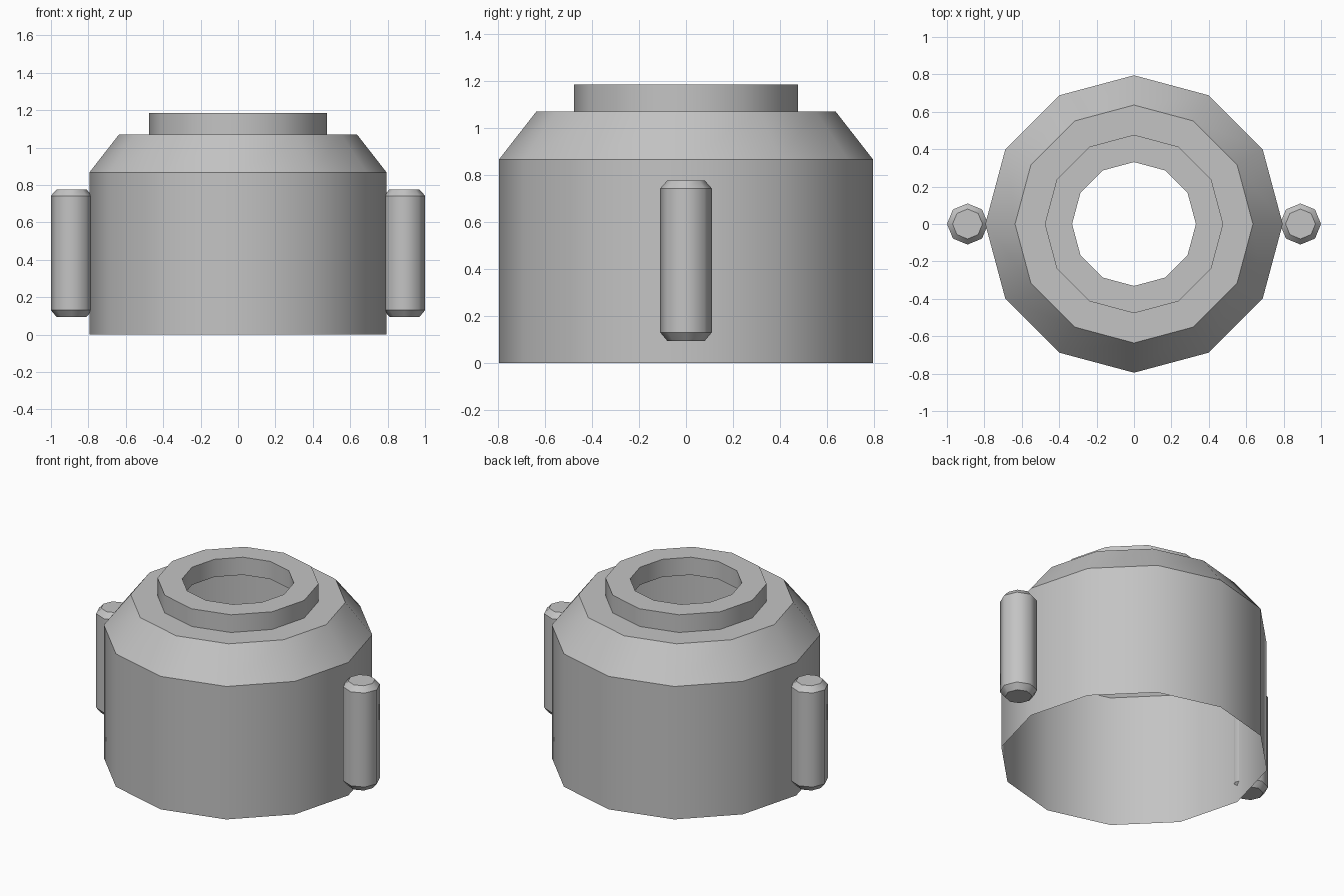
import bpy, bmesh, math

if "Cube" in bpy.data.objects:
    bpy.data.objects.remove(bpy.data.objects["Cube"])

grey = bpy.data.materials.new("plain_grey")
grey.diffuse_color = (0.55, 0.55, 0.55, 1)
grey.use_nodes = True
grey.node_tree.nodes["Principled BSDF"].inputs["Base Color"].default_value = grey.diffuse_color


def lathe(name, profile, sides, x=0.0, caps=False):
    """Spin an (r, z) profile around the vertical axis, rings kept as sharp edges."""
    bm = bmesh.new()
    rings = []
    for r, z in profile:
        rings.append([bm.verts.new((x + r * math.cos(2 * math.pi * i / sides),
                                    r * math.sin(2 * math.pi * i / sides), z))
                      for i in range(sides)])
    for a, b in zip(rings, rings[1:]):
        for i in range(sides):
            j = (i + 1) % sides
            bm.faces.new((a[i], a[j], b[j], b[i])).smooth = True
    if caps:
        bm.faces.new(rings[0][::-1])
        bm.faces.new(rings[-1])
    for ring in rings:
        for i in range(sides):
            edge = bm.edges.get((ring[i], ring[(i + 1) % sides]))
            edge.smooth = False
    mesh = bpy.data.meshes.new(name)
    bm.to_mesh(mesh)
    bm.free()
    mesh.materials.append(grey)
    obj = bpy.data.objects.new(name, mesh)
    bpy.context.collection.objects.link(obj)
    return obj


# Open twelve-sided shell: wall, sloped shoulder, flat ledge, collar, inner lip
lathe("housing", [(0.795, 0.0), (0.795, 0.866), (0.636, 1.07), (0.477, 1.07),
                  (0.477, 1.185), (0.331, 1.185), (0.331, 1.07)], 12)

# Chamfered eight-sided pins on both sides
for side, x in (("left", -0.89), ("right", 0.89)):
    lathe(side + "_pin", [(0.08, 0.094), (0.11, 0.13), (0.11, 0.742), (0.08, 0.776)],
          8, x, caps=True)
